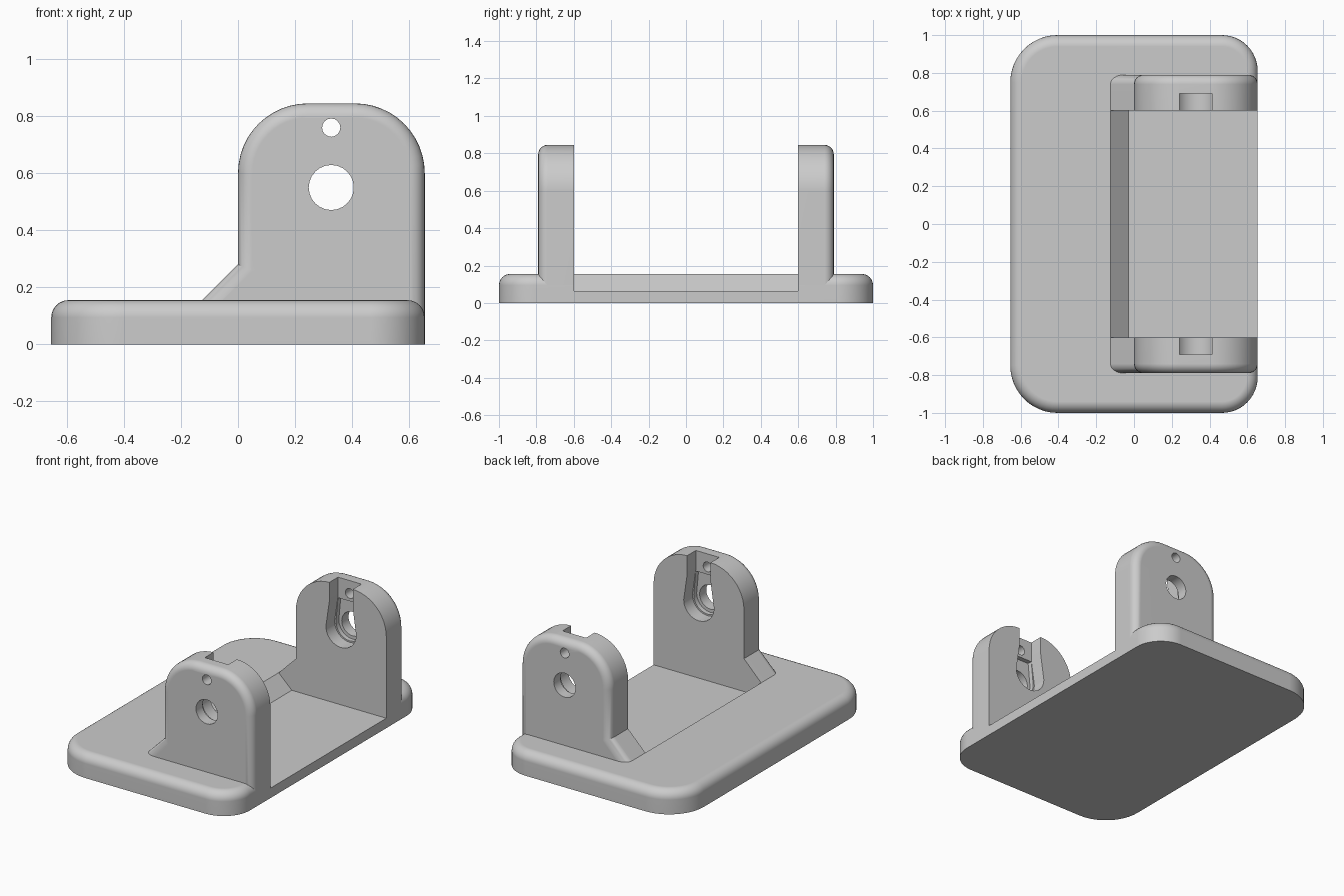
import bpy, bmesh, math

if "Cube" in bpy.data.objects:
    bpy.data.objects.remove(bpy.data.objects["Cube"])

grey = bpy.data.materials.new("grey plastic")
grey.diffuse_color = (0.6, 0.6, 0.6, 1)
grey.use_nodes = True
grey.node_tree.nodes["Principled BSDF"].inputs["Base Color"].default_value = grey.diffuse_color


def arc(cx, cy, r, a0, a1, n=12):
    return [(cx + r * math.cos(math.radians(a0 + (a1 - a0) * i / n)),
             cy + r * math.sin(math.radians(a0 + (a1 - a0) * i / n))) for i in range(n + 1)]


def prism(profile, lo, hi, axis, fillet=0.0, flat_y=None):
    """Extrude a profile along y or z; round the rim at hi, except edges lying on flat_y."""
    bm = bmesh.new()

    def point(p, t):
        return (p[0], t, p[1]) if axis == "y" else (p[0], p[1], t)
    a = [bm.verts.new(point(p, lo)) for p in profile]
    b = [bm.verts.new(point(p, hi)) for p in profile]
    bm.faces.new(a[::-1])
    cap = bm.faces.new(b)
    for i in range(len(profile)):
        j = (i + 1) % len(profile)
        bm.faces.new((a[i], a[j], b[j], b[i]))
    if bm.calc_volume(signed=True) < 0:
        bmesh.ops.reverse_faces(bm, faces=bm.faces[:])
    bm.normal_update()
    if fillet:
        rim = [e for e in cap.edges
               if flat_y is None or any(abs(v.co.y - flat_y) > 1e-4 for v in e.verts)]
        bmesh.ops.bevel(bm, geom=rim, offset=fillet, segments=6, profile=0.5, affect='EDGES')
    return bm


def make(name, bm):
    me = bpy.data.meshes.new(name)
    bm.to_mesh(me)
    bm.free()
    me.materials.append(grey)
    ob = bpy.data.objects.new(name, me)
    bpy.context.collection.objects.link(ob)
    return ob


def cut(target, tool):
    bpy.context.view_layer.objects.active = target
    mod = target.modifiers.new("cut", 'BOOLEAN')
    mod.operation, mod.object, mod.solver = 'DIFFERENCE', tool, 'EXACT'
    bpy.ops.object.modifier_apply(modifier=mod.name)
    bpy.data.objects.remove(tool)


def finish(ob):
    """Smooth the fillets, keep crisp edges, mirror front to back."""
    bpy.ops.object.select_all(action='DESELECT')
    ob.select_set(True)
    bpy.context.view_layer.objects.active = ob
    bpy.ops.object.shade_smooth_by_angle(angle=math.radians(30))
    mirror = ob.modifiers.new("mirror", 'MIRROR')
    mirror.use_axis = (False, True, False)
    ob.modifiers.new("even shading", 'WEIGHTED_NORMAL').keep_sharp = True


# base plate, back half: rounded end section beyond the arm's inner face
X, Y, H, F = 0.655, 0.6, 0.155, 0.06
end = ([(X, Y)] + arc(X - 0.19, 0.81, 0.19, 0, 90) + arc(-X + 0.25, 0.75, 0.25, 90, 180)
       + [(-X, Y), (-0.125, Y)])
bm = prism(end, 0, H, "z", F, flat_y=Y)
inner = [f for f in bm.faces if all(abs(v.co.y - Y) < 1e-4 for v in f.verts)]
bmesh.ops.delete(bm, geom=inner, context='FACES')

# middle section with the sunken floor and its sloped side
section = ([(X, 0), (X, 0.065), (-0.03, 0.065), (-0.125, H)]
           + arc(-X + F, H - F, F, 90, 180, 6) + [(-X, 0), (-0.125, 0)])
near = [bm.verts.new((x, 0, z)) for x, z in section]
far = [bm.verts.new((x, Y, z)) for x, z in section]
for i in range(len(section)):
    j = (i + 1) % len(section)
    bm.faces.new((near[i], near[j], far[j], far[i]))
bmesh.ops.remove_doubles(bm, verts=bm.verts[:], dist=0.002)
bm.normal_update()
bmesh.ops.recalc_face_normals(bm, faces=bm.faces[:])
bm.normal_update()
if min(bm.faces, key=lambda f: f.calc_center_median().z).normal.z > 0:
    bmesh.ops.reverse_faces(bm, faces=bm.faces[:])
finish(make("base_plate", bm))

# arm side profile: rounded head and a sloped foot
side = ([(-0.18, 0.03), (-0.18, 0.10), (0, 0.28)] + arc(0.245, 0.6, 0.245, 180, 90)
        + arc(X - 0.245, 0.6, 0.245, 90, 0) + [(X, 0.03)])
arm = make("arm", prism(side, -Y, -0.79, "y", 0.05))

C = 0.327
# slot that widens down to a round seat
slot = [(C - 0.085, 0.9), (C - 0.085, 0.72)] + arc(C, 0.55, 0.11, 180, 360) \
    + [(C + 0.085, 0.72), (C + 0.085, 0.9)]
# deeper pocket around the axle hole
pocket = [(C - 0.085, 0.71)] + arc(C, 0.55, 0.1, 180, 360) + [(C + 0.085, 0.71)]
for name, shape, depth in (("slot", slot, 0.69), ("pocket", pocket, 0.72),
                           ("axle_hole", arc(C, 0.55, 0.079, 0, 345, 23), 0.9),
                           ("pin_hole", arc(C, 0.76, 0.032, 0, 337.5, 15), 0.9)):
    cut(arm, make(name, prism(shape, -0.5, -depth, "y")))
finish(arm)
